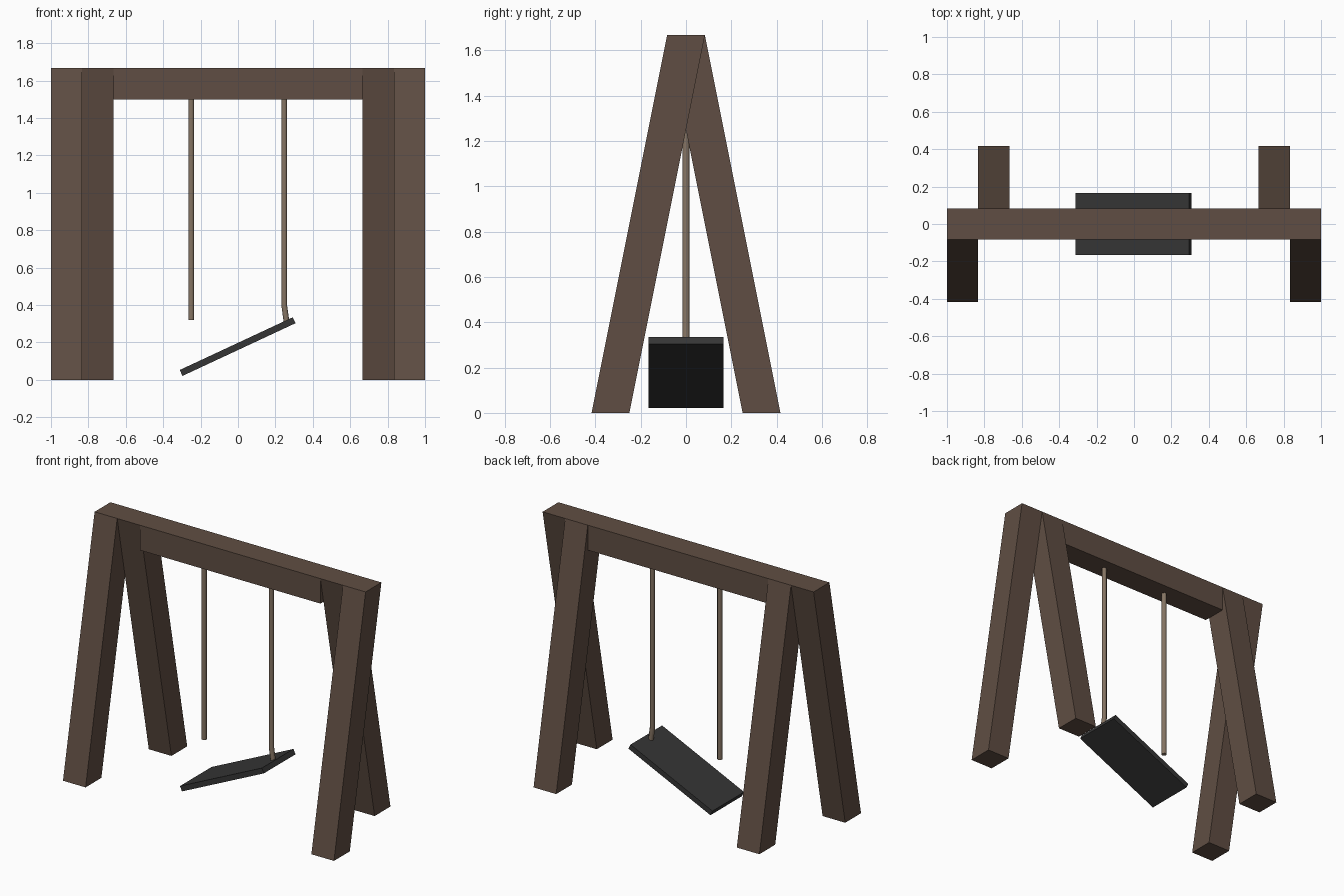
import bpy, bmesh, math
from mathutils import Vector, Matrix

if "Cube" in bpy.data.objects:
    bpy.data.objects.remove(bpy.data.objects["Cube"])


def mat(name, rgb):
    m = bpy.data.materials.new(name)
    m.diffuse_color = (*rgb, 1)
    m.use_nodes = True
    m.node_tree.nodes["Principled BSDF"].inputs["Base Color"].default_value = m.diffuse_color
    return m


WOOD = mat("brown wood", (0.117, 0.076, 0.056))
ROPE = mat("tan rope", (0.235, 0.175, 0.125))
SEAT = mat("black rubber", (0.036, 0.036, 0.036))


def finish(name, bm, material):
    bmesh.ops.recalc_face_normals(bm, faces=bm.faces)
    me = bpy.data.meshes.new(name)
    bm.to_mesh(me)
    bm.free()
    me.materials.append(material)
    ob = bpy.data.objects.new(name, me)
    bpy.context.collection.objects.link(ob)
    return ob


def prism(name, profile, x0, x1, material):
    """Extrude a y-z profile from x0 to x1."""
    bm = bmesh.new()
    face = bm.faces.new([bm.verts.new((x0, y, z)) for y, z in profile])
    ext = bmesh.ops.extrude_face_region(bm, geom=[face])
    moved = [v for v in ext["geom"] if isinstance(v, bmesh.types.BMVert)]
    bmesh.ops.translate(bm, verts=moved, vec=(x1 - x0, 0, 0))
    return finish(name, bm, material)


T, H, W = 1 / 6, 5 / 3, 1 / 12   # timber width, height, half width

# Slanted legs: front pair outside, back pair just inside them
for side, sx in (("left", -1), ("right", 1)):
    for end, sy, inner in (("front", -1, 1 - T), ("back", 1, 1 - 2 * T)):
        prof = [(sy * 0.4167, 0), (sy * 0.25, 0), (-sy * W, H), (sy * W, H)]
        prism(f"{side}_{end}_leg", prof, sx * inner, sx * (inner + T), WOOD)

# Top beam between the legs
prism("top_beam", [(-W, H - T), (W, H - T), (W, H), (-W, H)], -2 / 3, 2 / 3, WOOD)

# Tilted seat, hanging from one side only
bm = bmesh.new()
bmesh.ops.create_cube(bm, size=1, matrix=Matrix.Translation((-0.002, 0, 0.178))
                      @ Matrix.Rotation(math.radians(-25), 4, 'Y')
                      @ Matrix.Diagonal((0.667, 0.333, 0.035, 1)))
finish("seat", bm, SEAT)


def rope(name, path, r=0.0167, n=8):
    """Round rope through x-z points, with capped ends."""
    bm = bmesh.new()
    rings = []
    for x, z in path:
        rings.append([bm.verts.new((x + r * math.cos(a), r * math.sin(a), z))
                      for a in (2 * math.pi * (i + 0.5) / n for i in range(n))])
    for a, b in zip(rings, rings[1:]):
        for i in range(n):
            j = (i + 1) % n
            bm.faces.new((a[i], a[j], b[j], b[i])).smooth = True
    bm.faces.new(rings[0])
    bm.faces.new(rings[-1])
    ob = finish(name, bm, ROPE)
    bpy.ops.object.select_all(action='DESELECT')
    ob.select_set(True)
    bpy.context.view_layer.objects.active = ob
    bpy.ops.object.shade_smooth_by_angle(angle=math.radians(50))


# Ropes: the broken one hangs free, the other bends onto the seat
rope("broken_rope", [(-0.25, 1.51), (-0.25, 0.32)])
rope("attached_rope", [(0.247, 1.51), (0.247, 0.40), (0.26, 0.308)])
